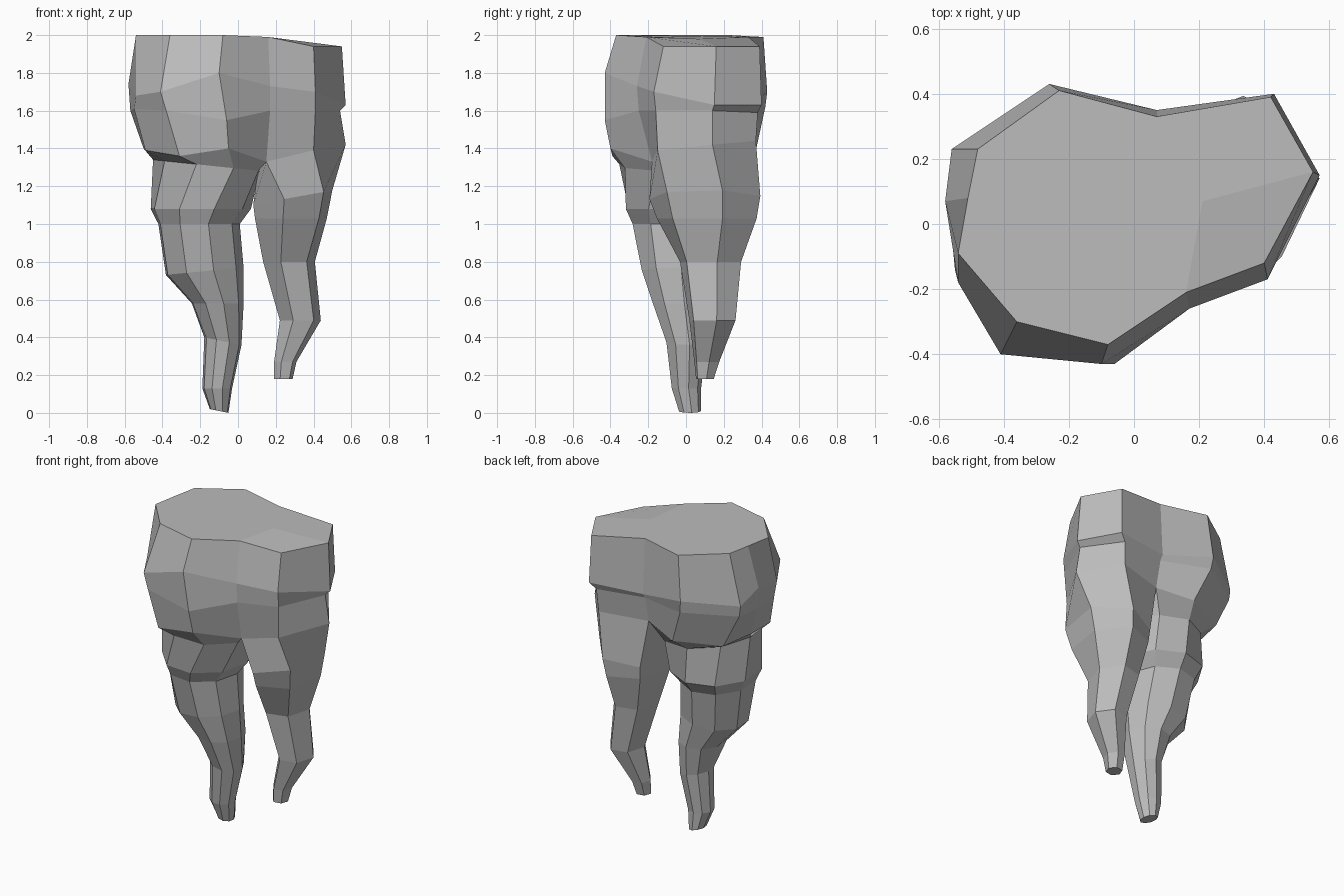
import bpy, bmesh
from math import sin, cos, radians

old = bpy.data.objects.get("Cube")
if old:
    bpy.data.objects.remove(old, do_unlink=True)

CM = 0.01  # all measures below are in hundredths of a unit

bm = bmesh.new()


def add_ring(points):
    """Create one loop of vertices."""
    return [bm.verts.new((x * CM, y * CM, z * CM)) for x, y, z in points]


def bridge(upper, lower):
    """Join two loops of equal length with quads."""
    count = len(upper)
    for i in range(count):
        j = (i + 1) % count
        bm.faces.new((upper[i], upper[j], lower[j], lower[i]))


def loft_root(start_ring, sections):
    """Continue an opening downward through elliptical sections to a capped tip."""
    ring = start_ring
    count = len(start_ring)
    for z, cx, cy, rx, ry, tilt, turn in sections:
        points = []
        for i in range(count):
            a = radians(turn - i * 360 / count)
            points.append((cx + rx * cos(a), cy + ry * sin(a), z + tilt * cos(a)))
        following = add_ring(points)
        bridge(ring, following)
        ring = following
    bm.faces.new(ring)


# Crown: stacked outlines, starting at the front groove and going clockwise
crown_top = [(16, -21, 199), (-8, -37, 200), (-36, -30, 200), (-54, -9, 200),
             (-51, 8, 200), (-48, 23, 200), (-23, 41, 199), (7, 33, 199),
             (42, 39, 194), (55, 16, 194), (40, -12, 194)]
crown_bulge = [(17, -26, 173), (-10, -43, 180), (-41, -40, 170), (-54, -18, 168),
               (-58, 7, 174), (-56, 23, 167), (-26, 43, 170), (7, 35, 163),
               (43, 40, 163), (57, 15, 163), (41, -17, 170)]
crown_ledge = [(17, -25, 160), (-6, -43, 155), (-38, -40, 160), (-55, -14, 161),
               (-57, 7, 160), (-55, 23, 160), (-25, 42, 162), (7, 33, 160),
               (39, 38, 159), (54, 14, 160), (41, -16, 160)]
crown_base = [(15, -18, 133), (-5, -40, 140), (-31, -39, 136), (-49, -18, 139),
              (-50, 4, 140), (-44, 24, 138), (-16, 37, 139), (7, 29, 143),
              (38, 37, 144), (57, 14, 142), (40, -15, 139)]

rings = [add_ring(r) for r in (crown_top, crown_bulge, crown_ledge, crown_base)]
for upper, lower in zip(rings, rings[1:]):
    bridge(upper, lower)

# Top surface: a broad plateau and a corner folded down
top = rings[0]
fold = add_ring([(21, 7, 198)])[0]
bm.faces.new(top[:10] + [fold])
bm.faces.new((top[0], fold, top[9], top[10]))

# Saddle between the roots, from front groove to back groove
base = rings[-1]
saddle = add_ring([(12, 5, 138)])[0]
long_opening = base[:8] + [saddle]
short_opening = base[7:] + [base[0], saddle]

# Long root: height, centre x, centre y, radius x, radius y, tilt, turn
loft_root(long_opening, [
    (131, -16, -4, 29, 32, -3, -22),
    (108, -20, -3, 27, 30, 0, -34),
    (100, -21, -4, 22, 25, 0, -36),
    (75, -18, -4, 21, 20, 2, -36),
    (58, -11, -2, 14, 16, 0, -36),
    (38, -8, 0, 10, 11, -2, -30),
    (13, -11, 0, 8, 8, 0, -30),
    (1, -10, 2, 5, 6, -1, -30),
])

# Short root, same measures
loft_root(short_opening, [
    (114, 29, 10, 22, 30, 4, 138),
    (103, 28, 11, 20, 27, 0, 138),
    (80, 27, 13, 14, 17, 0, 132),
    (49, 33, 14, 11, 13, 0, 130),
    (27, 25, 11, 6, 7, 0, 130),
    (18, 24, 10, 5, 5, 0, 130),
])

bmesh.ops.recalc_face_normals(bm, faces=bm.faces)
mesh = bpy.data.meshes.new("tooth")
bm.to_mesh(mesh)
bm.free()

# Plain grey colour
grey = bpy.data.materials.new("plain grey")
grey.use_nodes = True
colour = (0.5, 0.5, 0.5, 1)
grey.diffuse_color = colour
grey.node_tree.nodes["Principled BSDF"].inputs["Base Color"].default_value = colour
mesh.materials.append(grey)

tooth = bpy.data.objects.new("tooth", mesh)
bpy.context.collection.objects.link(tooth)
